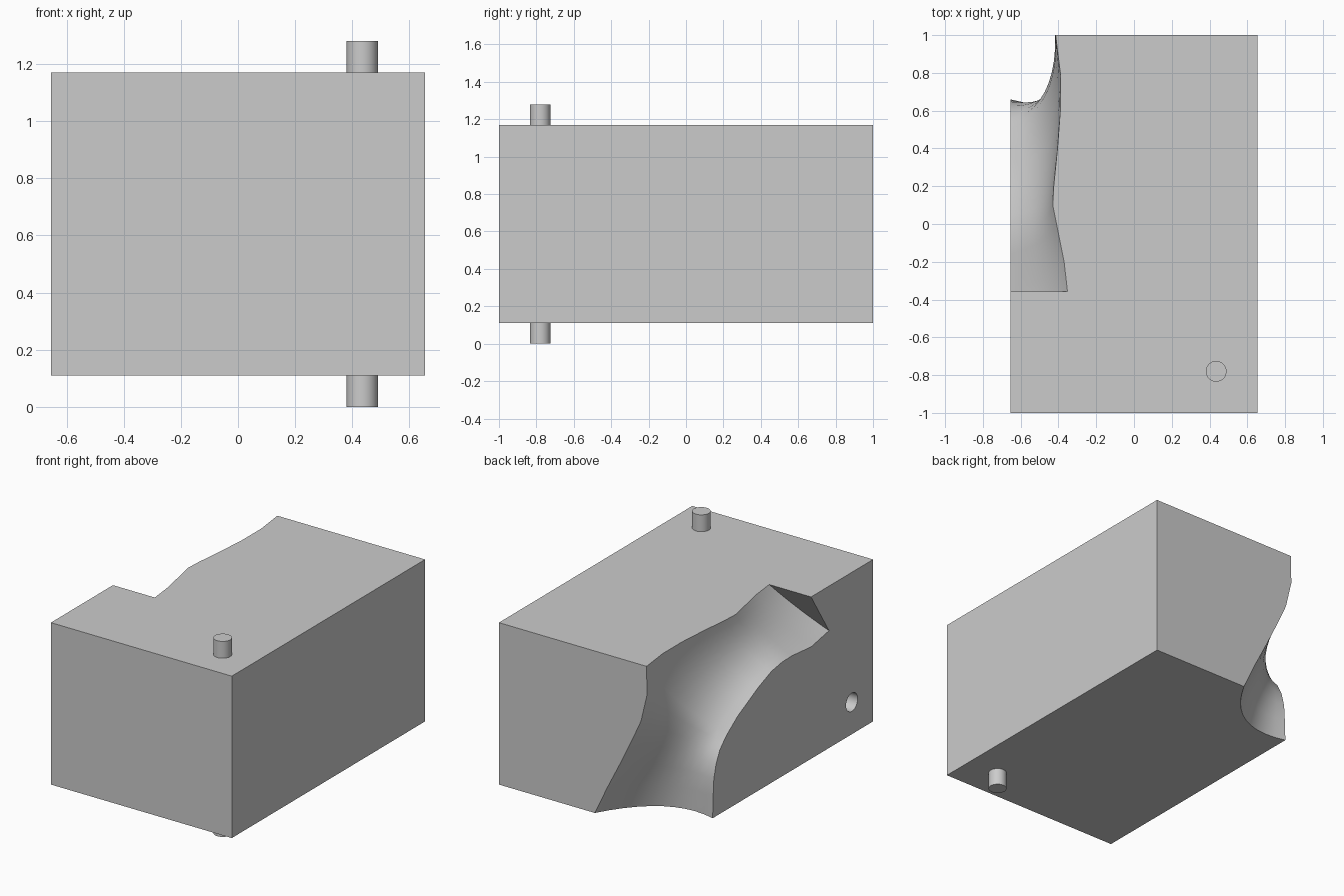
import bpy, bmesh, math
from mathutils import Vector

cube = bpy.data.objects.get("Cube")
if cube:
    bpy.data.objects.remove(cube, do_unlink=True)

grey = bpy.data.materials.new("plain_grey")
grey.use_nodes = True
colour = (0.6, 0.6, 0.6, 1)
grey.diffuse_color = colour
grey.node_tree.nodes["Principled BSDF"].inputs["Base Color"].default_value = colour

W, D, BOTTOM, TOP = 0.655, 1.0, 0.11, 1.17   # half width, half depth, heights
PIN_R, PIN_Y, PIN_X = 0.055, -0.78, 0.435
STEPS = 10                                   # segments across the channel


def smooth(obj):
    bpy.ops.object.select_all(action='DESELECT')
    obj.select_set(True)
    bpy.context.view_layer.objects.active = obj
    bpy.ops.object.shade_smooth_by_angle(angle=math.radians(30))


def cylinder(name, radius, depth, location, rotation=(0, 0, 0)):
    bpy.ops.mesh.primitive_cylinder_add(vertices=32, radius=radius, depth=depth,
                                        location=location, rotation=rotation)
    obj = bpy.context.object
    obj.name = name
    obj.data.materials.append(grey)
    return obj


# Channel rim on the back face (x, z), then on the top face (x, y)
back_rim = [(-.04, BOTTOM), (-.13, .30), (-.222, .48), (-.31, .66),
            (-.374, .80), (-.417, .98), (-.415, TOP)]
top_rim = [(-.39, .8), (-.39, .6), (-.405, .4), (-.425, .2), (-.43, .1),
           (-.41, 0), (-.37, -.2), (-.352, -.358)]
upper = [Vector((x, D, z)) for x, z in back_rim] + [Vector((x, y, TOP)) for x, y in top_rim]

# Channel rim on the side face (y, z)
side_rim = [(.66, BOTTOM), (.655, .25), (.648, .36), (.625, .45), (.585, .53),
            (.545, .57), (.50, .61), (.40, .68), (.30, .73), (.19, .785),
            (.05, .84), (-.06, .858), (-.16, .86), (-.36, .843), (-.544, .878)]
lower = [Vector((-W, y, z)) for y, z in side_rim]

# How far the hollow sinks into the block at its start, corner and end
sag_start, sag_corner, sag_end = Vector((.03, -.14, 0)), Vector((.07, -.06, -.08)), Vector((.02, 0, 0))
corner = len(back_rim) - 1
last = len(upper) - 1

bm = bmesh.new()
rows = []
for i, (a, b) in enumerate(zip(upper, lower)):
    if i <= corner:
        sag = sag_start.lerp(sag_corner, i / corner)
    else:
        sag = sag_corner.lerp(sag_end, (i - corner) / (last - corner))
    row = []
    for j in range(STEPS + 1):
        t = j / STEPS
        row.append(bm.verts.new(a.lerp(b, t) + sag * 4 * t * (1 - t)))
    rows.append(row)

# Hollow surface
for r0, r1 in zip(rows, rows[1:]):
    for j in range(STEPS):
        bm.faces.new((r0[j], r0[j + 1], r1[j + 1], r1[j]))

# Flat sides of the block, sharing the channel rims
fl, fr, bl = (-W, -D), (W, -D), (W, D)
b0, b1, b2 = [bm.verts.new((*p, BOTTOM)) for p in (fl, fr, bl)]
t0, t1, t2 = [bm.verts.new((*p, TOP)) for p in (fl, fr, bl)]
stop = bm.verts.new((-W, upper[-1].y, TOP))
rim_a = [r[0] for r in rows]
rim_b = [r[-1] for r in rows]
bm.faces.new((b0, b1, t1, t0))                       # front
bm.faces.new((b1, b2, t2, t1))                       # left
bm.faces.new([b2, t2] + rim_a[:corner + 1][::-1])    # back
bm.faces.new([t0, t1, t2] + rim_a[corner:] + [stop])  # top
bm.faces.new([b0, b1, b2] + rows[0])                 # bottom
bm.faces.new([t0, b0] + rim_b + [stop])              # right
bm.faces.new(rows[-1] + [stop])                      # channel end wall
bmesh.ops.recalc_face_normals(bm, faces=bm.faces)
mesh = bpy.data.meshes.new("block")
bm.to_mesh(mesh)
bm.free()
block = bpy.data.objects.new("block", mesh)
bpy.context.collection.objects.link(block)
mesh.materials.append(grey)

# Round socket in the right side
cutter = cylinder("socket_cutter", 0.06, 0.24, (-W, PIN_Y, 0.32), (0, math.pi / 2, 0))
cut = block.modifiers.new("socket", 'BOOLEAN')
cut.operation = 'DIFFERENCE'
cut.solver = 'EXACT'
cut.object = cutter
bpy.ops.object.select_all(action='DESELECT')
block.select_set(True)
bpy.context.view_layer.objects.active = block
bpy.ops.object.modifier_apply(modifier=cut.name)
bpy.data.objects.remove(cutter, do_unlink=True)
smooth(block)

# Pins above and below
for name, z in (("bottom_pin", BOTTOM / 2), ("top_pin", TOP + BOTTOM / 2)):
    smooth(cylinder(name, PIN_R, BOTTOM, (PIN_X, PIN_Y, z)))
